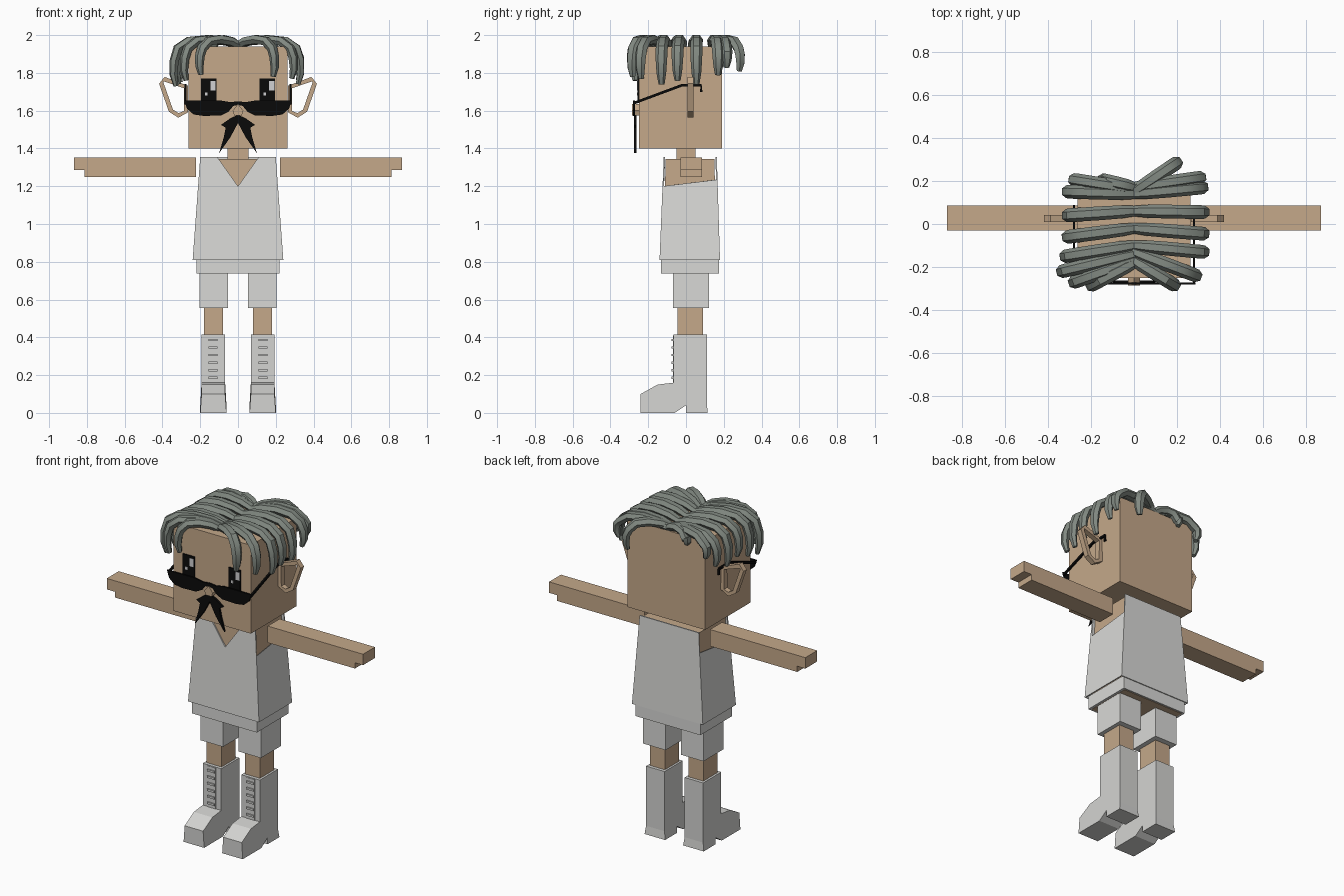
import bpy, bmesh, math
from mathutils import Vector

if "Cube" in bpy.data.objects:
    bpy.data.objects.remove(bpy.data.objects["Cube"])


def material(name, *srgb):
    lin = [((c + 0.055) / 1.055) ** 2.4 if c > 0.04 else c / 12.92 for c in srgb]
    m = bpy.data.materials.new(name)
    m.use_nodes = True
    m.diffuse_color = (*lin, 1)
    m.node_tree.nodes["Principled BSDF"].inputs["Base Color"].default_value = (*lin, 1)
    return m


SKIN = material("skin", 0.77, 0.66, 0.54)
CLOTH = material("white cloth", 0.85, 0.85, 0.84)
LEATHER = material("boot white", 0.83, 0.83, 0.82)
HAIR = material("grey hair", 0.51, 0.54, 0.51)
BLACK = material("black", 0.04, 0.04, 0.04)
GLINT = material("eye glint", 0.82, 0.82, 0.83)


def make(name, verts, faces, mat):
    bm = bmesh.new()
    vs = [bm.verts.new(v) for v in verts]
    for f in faces:
        bm.faces.new([vs[i] for i in f])
    bmesh.ops.recalc_face_normals(bm, faces=bm.faces)
    mesh = bpy.data.meshes.new(name)
    bm.to_mesh(mesh)
    bm.free()
    mesh.materials.append(mat)
    obj = bpy.data.objects.new(name, mesh)
    bpy.context.collection.objects.link(obj)
    return obj


def skin_rings(name, rings, mat, closed=False):
    """Join equal-sized rings of points into a solid."""
    n, count = len(rings[0]), len(rings)
    faces = []
    for r in range(count if closed else count - 1):
        a, b = r * n, (r + 1) % count * n
        faces += [(a + k, a + (k + 1) % n, b + (k + 1) % n, b + k) for k in range(n)]
    if not closed:
        faces += [tuple(range(n)), tuple(range((count - 1) * n, count * n))]
    return make(name, [p for ring in rings for p in ring], faces, mat)


def rect(x, y, z):
    return [(x[0], y[0], z), (x[1], y[0], z), (x[1], y[1], z), (x[0], y[1], z)]


def box(name, x, y, z, mat):
    return skin_rings(name, [rect(x, y, z[0]), rect(x, y, z[1])], mat)


def plate(name, outline, y, mat):
    """Extrude an x-z outline along y."""
    return skin_rings(name, [[(px, d, pz) for px, pz in outline] for d in y], mat)


def sweep(name, path, side, half, mat, sides=4, taper=None, closed=False):
    """Sweep a flat-sided section along a path; half = (width, thickness)."""
    path, side = [Vector(p) for p in path], Vector(side).normalized()
    n, rings = len(path), []
    turn = math.pi / 4 if sides == 4 else 0
    grow = math.sqrt(2) if sides == 4 else 1
    for i, p in enumerate(path):
        ahead = path[(i + 1) % n] if closed else path[min(i + 1, n - 1)]
        behind = path[i - 1] if closed else path[max(i - 1, 0)]
        normal = (ahead - behind).normalized().cross(side)
        s = grow * (taper[i] if taper else 1)
        angles = [turn + math.tau * k / sides for k in range(sides)]
        rings.append([p + side * math.cos(a) * half[0] * s
                      + normal * math.sin(a) * half[1] * s for a in angles])
    return skin_rings(name, rings, mat, closed)


def span(s, a, b):
    return sorted((s * a, s * b))


# Head, neck and body
box("head", (-0.262, 0.262), (-0.25, 0.19), (1.4, 1.94), SKIN)
box("neck", (-0.055, 0.055), (-0.05, 0.05), (1.33, 1.41), SKIN)
skin_rings("torso", [rect((-0.205, 0.205), (-0.12, 0.165), 0.737),
                     rect((-0.19, 0.19), (-0.108, 0.15), 1.345)], SKIN)
plate("nose", [(-0.02, 1.575), (0.02, 1.575), (0.028, 1.6), (0, 1.635), (-0.028, 1.6)],
      (-0.285, -0.245), SKIN)


# Sleeveless shirt: tapered front and back panels joined by low side panels
def shirt_point(sx, sy, z):
    t = (z - 0.81) / 0.545
    return (sx * (0.24 - 0.04 * t), -0.14 + 0.022 * t if sy < 0 else 0.18 - 0.017 * t, z)


hem, shoulder, arm_front, arm_back = 0.81, 1.355, 1.2, 1.235
neck_y = shirt_point(1, -1, shoulder)[1]
verts = [shirt_point(s, -1, z) for s in (-1, 1) for z in (hem, arm_front, shoulder)]
verts += [shirt_point(s, 1, z) for s in (-1, 1) for z in (hem, arm_back, shoulder)]
verts += [(0.11, neck_y, shoulder), (0, shirt_point(1, -1, arm_front)[1], arm_front),
          (-0.11, neck_y, shoulder)]
shirt = make("shirt", verts, [(0, 3, 4, 5, 12, 13, 14, 2, 1), (6, 9, 10, 11, 8, 7),
                              (0, 1, 7, 6), (3, 4, 10, 9)], CLOTH)
solid = shirt.modifiers.new("thickness", "SOLIDIFY")
solid.thickness, solid.offset = 0.008, -1

# Shorts waist
box("shorts_waist", (-0.22, 0.22), (-0.132, 0.175), (0.739, 0.82), CLOTH)

# Parts repeated on both sides
boot_profile = [(0.115, 0), (0.11, 0.05), (0.11, 0.415), (-0.065, 0.415), (-0.065, 0.16),
                (-0.15, 0.15), (-0.24, 0.1), (-0.24, 0), (-0.06, 0), (0, 0.04), (0, 0)]
lens_outline = [(0, 1.65), (0.04, 1.645), (0.1, 1.655), (0.285, 1.655), (0.27, 1.61), (0.235, 1.58),
                (0.18, 1.572), (0.09, 1.575), (0.05, 1.595), (0.025, 1.625), (0, 1.63)]
moustache_outline = [(0, 1.578), (0.04, 1.56), (0.09, 1.525), (0.065, 1.51), (0.075, 1.46),
                     (0.1, 1.375), (0.04, 1.46), (0, 1.535)]
ear_path = [(0.275, 1.725), (0.39, 1.767), (0.406, 1.745), (0.355, 1.6),
            (0.315, 1.575), (0.275, 1.595)]
for label, s in (("left", 1), ("right", -1)):
    # Arm with a stepped hand tip
    arm = [(0.222, 1.25), (0.812, 1.25), (0.812, 1.285), (0.867, 1.285), (0.867, 1.352), (0.222, 1.352)]
    plate(label + "_arm", [(s * x, z) for x, z in arm], (-0.03, 0.085), SKIN)

    # Leg, shorts leg and boot
    box(label + "_leg", span(s, 0.08, 0.18), (-0.045, 0.09), (0.38, 0.6), SKIN)
    box(label + "_shorts_leg", span(s, 0.052, 0.204), (-0.07, 0.123), (0.555, 0.76), CLOTH)
    rings = [[(s * (x + (flare if z < 0.05 else 0)), y, z) for y, z in boot_profile]
             for x, flare in ((0.068, -0.007), (0.193, 0.007))]
    skin_rings(label + "_boot", rings, LEATHER)
    box(label + "_boot_tongue", span(s, 0.105, 0.16), (-0.068, -0.06), (0.16, 0.41), LEATHER)
    for i in range(6):
        z = 0.18 + i * 0.04
        box(f"{label}_lace_{i + 1}", span(s, 0.108, 0.157), (-0.076, -0.06), (z, z + 0.012), LEATHER)

    # Open ring ear
    sweep(label + "_ear", [(s * x, 0.025, z) for x, z in ear_path], (0, 1, 0), (0.016, 0.012),
          SKIN, closed=True)

    # Glasses and moustache
    plate(label + "_lens", [(s * x, z) for x, z in lens_outline], (-0.28, -0.271), BLACK)
    temple = [(-0.276, 1.64), (-0.02, 1.735), (0.08, 1.735), (0.08, 1.7)]
    sweep(label + "_glasses_temple", [(s * 0.278, y, z) for y, z in temple], (1, 0, 0),
          (0.005, 0.007), BLACK)
    plate(label + "_moustache", [(s * x, z) for x, z in moustache_outline], (-0.275, -0.262), BLACK)

    # Eye with two glints, both on the same side of each eye
    c = s * 0.155
    box(label + "_eye", (c - 0.04, c + 0.04), (-0.257, -0.249), (1.64, 1.77), BLACK)
    box(label + "_eye_glint_large", (c + 0.01, c + 0.037), (-0.26, -0.256), (1.708, 1.757), GLINT)
    box(label + "_eye_glint_small", (c - 0.02, c - 0.006), (-0.26, -0.256), (1.68, 1.697), GLINT)

# Hair: locks falling from a centre parting, as root y and tip position
locks = [
    (0.14, 0.32, 0.17, 1.79), (0.06, 0.325, 0.055, 1.74), (-0.02, 0.325, -0.045, 1.76),
    (-0.1, 0.325, -0.13, 1.74), (-0.13, 0.29, -0.24, 1.77), (-0.17, 0.19, -0.285, 1.78),
    (0.15, 0.2, 0.285, 1.81), (0.17, 0.31, 0.215, 1.83),
    (0.14, -0.31, 0.15, 1.79), (0.06, -0.31, 0.04, 1.75), (-0.02, -0.31, -0.06, 1.77),
    (-0.1, -0.32, -0.15, 1.74), (-0.14, -0.335, -0.22, 1.73), (-0.17, -0.28, -0.27, 1.76),
    (-0.18, -0.2, -0.285, 1.79), (0.16, -0.28, 0.205, 1.85), (0.17, -0.15, 0.205, 1.9),
]
for i, (root, tx, ty, tz) in enumerate(locks):
    drop = 1.97 - tz
    shape = [(-0.02, 1.945), (0.2, 1.967), (0.5, 1.977), (0.78, 1.968), (0.95, 1.93),
             (1.01, 1.97 - drop * 0.45), (1.02, 1.97 - drop * 0.75), (0.98, tz)]
    path = [(tx * f, root + (ty - root) * f, z) for f, z in shape]
    across = Vector((ty - root, -tx, 0))
    obj = sweep(f"hair_lock_{i + 1}", path, across, (0.032, 0.026), HAIR, sides=6,
                taper=(0.75, 0.95, 1, 1, 1, 0.95, 0.8, 0.5))
    bpy.ops.object.select_all(action="DESELECT")
    obj.select_set(True)
    bpy.context.view_layer.objects.active = obj
    bpy.ops.object.shade_smooth_by_angle(angle=math.radians(35))
